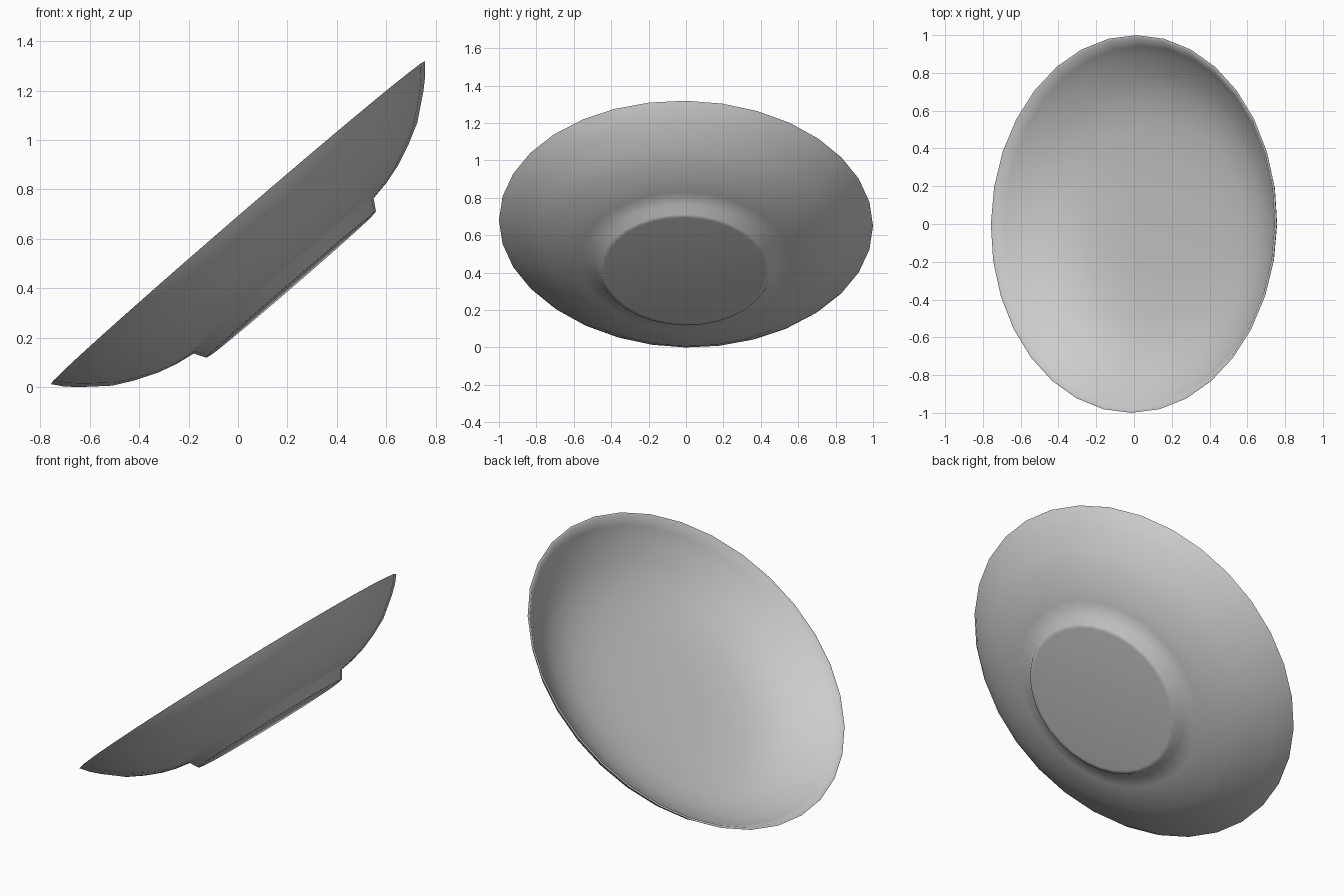
import bpy, bmesh, math
from mathutils import Matrix, Vector

if "Cube" in bpy.data.objects:
    bpy.data.objects.remove(bpy.data.objects["Cube"])

# Half section of the dish (radius, height), rim plane at height 0
profile = [
    (0, -0.334), (0.43, -0.334), (0.453, -0.331), (0.481, -0.284),    # foot
    (0.565, -0.270), (0.64, -0.249), (0.73, -0.212), (0.815, -0.168),  # outside
    (0.92, -0.085), (0.965, -0.043), (1.0, 0.0),
    (0.985, 0.0), (0.945, -0.043), (0.90, -0.083), (0.80, -0.155),     # inside
    (0.72, -0.198), (0.63, -0.229), (0.55, -0.248), (0.42, -0.264),
    (0.28, -0.272), (0, -0.272),
]

# Lathe the section in 32 steps
bm = bmesh.new()
verts = [bm.verts.new((r, 0, h)) for r, h in profile]
edges = [bm.edges.new(pair) for pair in zip(verts, verts[1:])]
bmesh.ops.spin(bm, geom=verts + edges, cent=(0, 0, 0), axis=(0, 0, 1),
               angle=math.tau, steps=32, use_merge=False)
bmesh.ops.remove_doubles(bm, verts=bm.verts, dist=0.0005)
bmesh.ops.recalc_face_normals(bm, faces=bm.faces)

# Lean the dish on its side, raised towards +x
normal = Vector((-0.6534, 0.02, 0.757)).normalized()
along = Vector((0.757, 0, 0.6534)).normalized()
along = (along - normal * along.dot(normal)).normalized()
across = normal.cross(along)
bm.transform(Matrix((along, across, normal)).transposed().to_4x4())

# Stand on the ground, centred
lift = -min(v.co.z for v in bm.verts)
cx, cy = [(min(v.co[i] for v in bm.verts) + max(v.co[i] for v in bm.verts)) / 2
          for i in (0, 1)]
bmesh.ops.translate(bm, verts=bm.verts, vec=(-cx, -cy, lift))

mesh = bpy.data.meshes.new("dish")
bm.to_mesh(mesh)
bm.free()
dish = bpy.data.objects.new("dish", mesh)
bpy.context.collection.objects.link(dish)
bpy.context.view_layer.objects.active = dish
dish.select_set(True)
bpy.ops.object.shade_smooth_by_angle(angle=math.radians(75))
